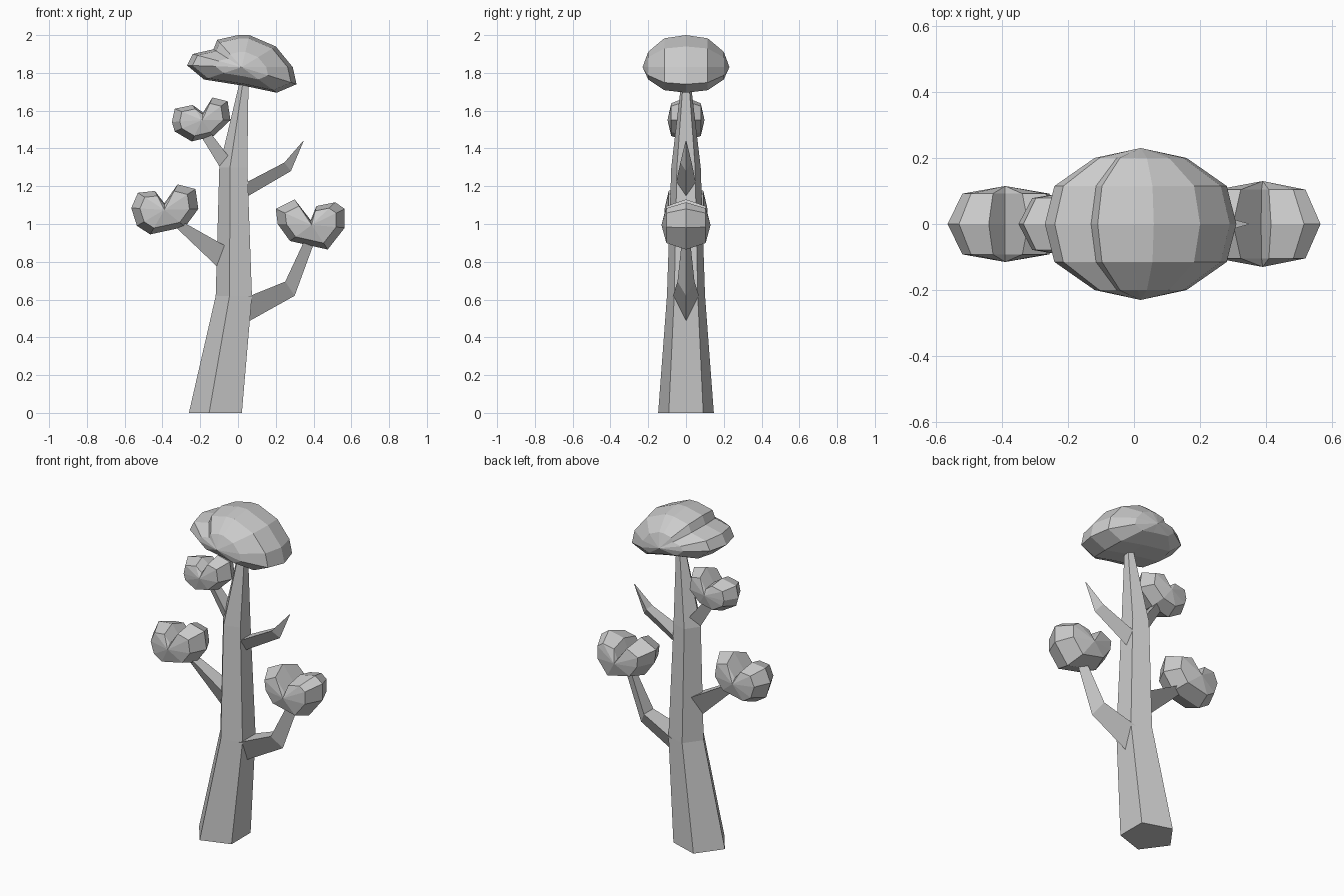
import bpy, bmesh
from math import cos, sin, pi

if "Cube" in bpy.data.objects:
    bpy.data.objects.remove(bpy.data.objects["Cube"])


def make(name, rings, pole=None):
    """Loft closed rings of points; optional pole points close the two ends."""
    bm = bmesh.new()
    loops = [[bm.verts.new(p) for p in r] for r in rings]
    n = len(loops[0])
    for a, b in zip(loops, loops[1:]):
        for i in range(n):
            j = (i + 1) % n
            bm.faces.new((a[i], a[j], b[j], b[i]))
    for k, loop in ((0, loops[0]), (1, loops[-1])):
        if pole:
            tip = bm.verts.new(pole[k])
            for i in range(n):
                bm.faces.new((loop[i], loop[(i + 1) % n], tip))
        else:
            bm.faces.new(loop)
    bmesh.ops.recalc_face_normals(bm, faces=bm.faces)
    me = bpy.data.meshes.new(name)
    bm.to_mesh(me)
    bm.free()
    ob = bpy.data.objects.new(name, me)
    bpy.context.collection.objects.link(ob)


def clump(name, outline, centre, depth, profile):
    """Foliage: front outline (x, z) shrunk towards centre at each depth."""
    cx, cz = centre
    prof = [(-t, s) for t, s in reversed(profile)] + [(0, 1)] + list(profile)
    rings = [[(cx + (x - cx) * s, depth * t, cz + (z - cz) * s) for x, z in outline]
             for t, s in prof]
    make(name, rings, [(cx, -depth, cz), (cx, depth, cz)])


def branch(name, sections):
    """Triangular branch: flat top of half width w, keel below."""
    make(name, [[(xt, -w, zt), (xt, w, zt), (xb, 0, zb)]
                for xt, zt, xb, zb, w in sections])


# five-sided tapering trunk: centre x, z, radius
trunk = [(-.105, 0, .155), (-.012, .62, .106), (-.017, 1.3, .082), (.04, 1.8, .02)]
make("trunk", [[(cx + r * cos(pi + i * 2 * pi / 5), r * sin(pi + i * 2 * pi / 5), z)
                for i in range(5)] for cx, z, r in trunk])

# branches
branch("lower_right_branch", [(.04, .61, .04, .475, .072), (.25, .695, .30, .62, .045),
                              (.36, .93, .41, .92, .02)])
branch("upper_right_branch", [(.015, 1.205, .04, 1.14, .055), (.245, 1.325, .28, 1.28, .03),
                              (.345, 1.44, .347, 1.438, .002)])
branch("lower_left_branch", [(-.06, .88, -.09, .755, .055), (-.38, 1.06, -.41, 1.06, .02)])
branch("upper_left_branch", [(-.04, 1.345, -.08, 1.275, .045), (-.19, 1.54, -.23, 1.52, .02)])

# heart-shaped foliage clumps
small = [(.8, .74)]
clump("right_foliage",
      [(.565, 1.08), (.565, .98), (.475, .865), (.275, .91), (.21, 1.0),
       (.20, 1.08), (.30, 1.13), (.385, 1.02), (.415, 1.095), (.515, 1.115)],
      (.39, .995), .13, small)
clump("left_foliage",
      [(-.565, 1.085), (-.53, 1.165), (-.44, 1.175), (-.39, 1.11), (-.32, 1.21),
       (-.225, 1.185), (-.21, 1.08), (-.28, .985), (-.465, .945), (-.535, .99)],
      (-.39, 1.075), .115, small)
clump("upper_left_foliage",
      [(-.35, 1.54), (-.335, 1.61), (-.24, 1.63), (-.185, 1.59), (-.135, 1.67),
       (-.055, 1.65), (-.04, 1.55), (-.13, 1.465), (-.245, 1.437), (-.335, 1.49)],
      (-.19, 1.55), .098, small)

# large crown
clump("crown_foliage",
      [(-.27, 1.84), (-.24, 1.9), (-.13, 1.925), (-.11, 1.975), (0, 2.0), (.06, 2.0),
       (.2, 1.94), (.29, 1.83), (.31, 1.74), (.205, 1.695), (.04, 1.73), (-.18, 1.765)],
      (.02, 1.83), .23, [(.5, .9), (.87, .48)])
